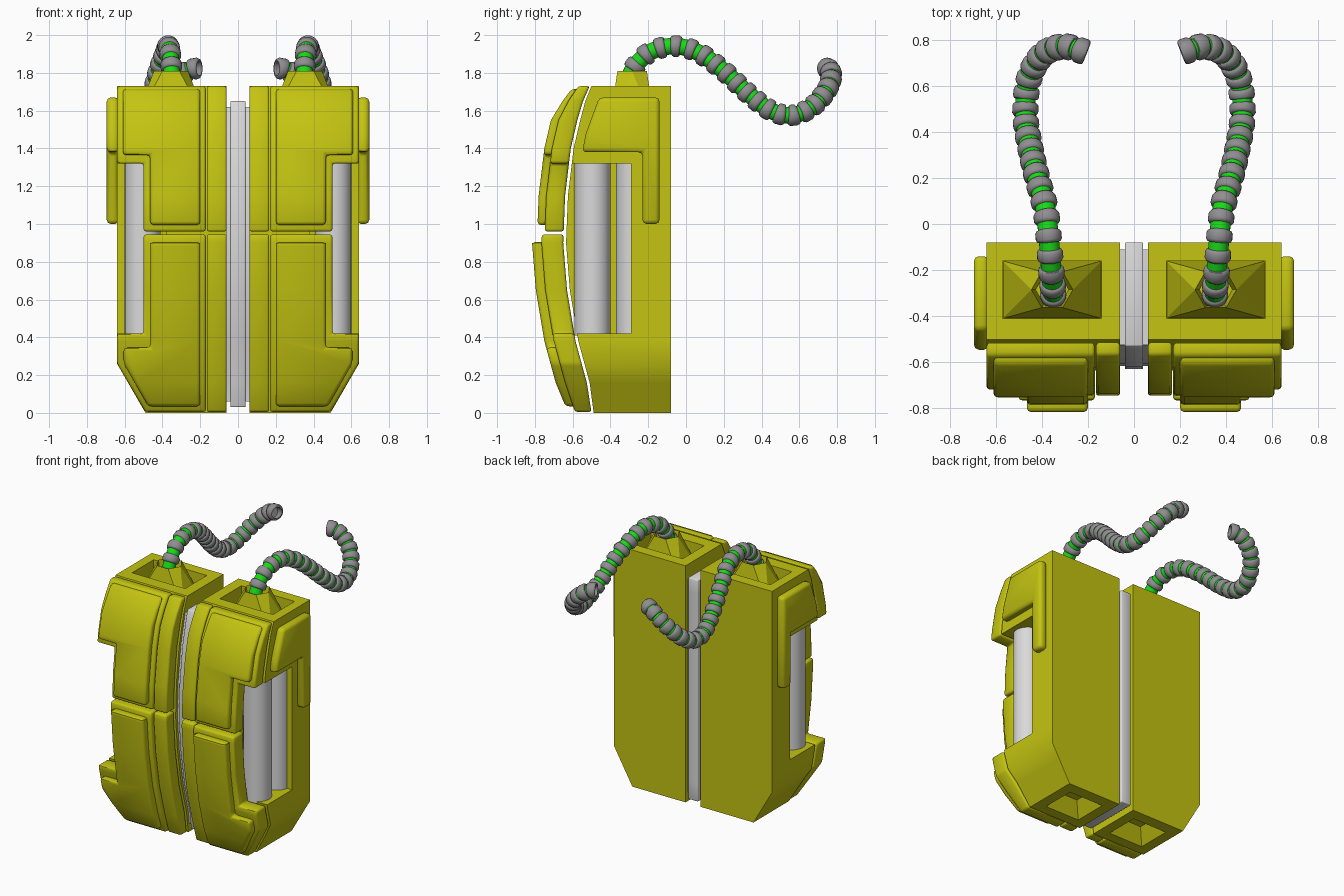
import bpy, bmesh
from math import cos, sin, pi, radians
from mathutils import Vector

cube = bpy.data.objects.get("Cube")
if cube:
    bpy.data.objects.remove(cube)


def material(name, rgb):
    m = bpy.data.materials.new(name)
    m.use_nodes = True
    m.diffuse_color = (*rgb, 1)
    m.node_tree.nodes["Principled BSDF"].inputs["Base Color"].default_value = (*rgb, 1)
    return m


YELLOW = material("yellow_paint", (0.55, 0.55, 0.006))
WHITE = material("light_grey_metal", (0.7, 0.7, 0.7))
GREY = material("grey_ring", (0.28, 0.27, 0.28))
GREEN = material("green_hose", (0.01, 0.7, 0.01))

# Side profile shared by the body front and the front panels: (z, y)
FRONT = [(0, -.5), (.16, -.525), (.38, -.585), (.65, -.63), (.9, -.65), (1.15, -.64),
         (1.4, -.61), (1.55, -.575), (1.65, -.545), (1.73, -.51)]
# Panel thickness factor along the height
THICK = [(0, .75), (.16, 1), (1.55, 1), (1.73, .6)]


def interp(table, z):
    for (z0, a), (z1, b) in zip(table, table[1:]):
        if z <= z1:
            return a + (b - a) * (z - z0) / (z1 - z0)
    return table[-1][1]


def bow(depth):
    return lambda z: interp(FRONT, z) - depth * interp(THICK, z)


def finish(name, bm, mats, mirror=True, smooth=True):
    bmesh.ops.recalc_face_normals(bm, faces=bm.faces)
    me = bpy.data.meshes.new(name)
    bm.to_mesh(me)
    bm.free()
    for m in mats:
        me.materials.append(m)
    ob = bpy.data.objects.new(name, me)
    bpy.context.collection.objects.link(ob)
    if smooth:
        me.shade_smooth()
        me.set_sharp_from_angle(angle=radians(50))
    if mirror:
        mod = ob.modifiers.new("Mirror", 'MIRROR')
        mod.use_mirror_merge = False
    return ob


def round_edges(bm, width):
    bm.normal_update()
    edges = [e for e in bm.edges if len(e.link_faces) == 2 and e.calc_face_angle() > .5]
    bmesh.ops.bevel(bm, geom=edges, offset=width, segments=2, profile=.5,
                    affect='EDGES', clamp_overlap=False)


def slab(name, outline, front, back, mat=YELLOW, bevel=0, mirror=True):
    """Front-view outline, bowed along the height and given a front and back depth."""
    bm = bmesh.new()
    bm.faces.new([bm.verts.new((x, 0, z)) for x, z in outline])
    for z, _ in FRONT[1:-1]:
        bmesh.ops.bisect_plane(bm, geom=bm.verts[:] + bm.edges[:] + bm.faces[:],
                               plane_co=(0, 0, z), plane_no=(0, 0, 1))
    flat = bm.verts[:]
    ext = bmesh.ops.extrude_face_region(bm, geom=bm.faces[:], use_keep_orig=True)
    for v in flat:
        v.co.y = back(v.co.z)
    for v in ext["geom"]:
        if isinstance(v, bmesh.types.BMVert):
            v.co.y = front(v.co.z)
    bmesh.ops.recalc_face_normals(bm, faces=bm.faces)
    if bevel:
        round_edges(bm, bevel)
    return finish(name, bm, [mat], mirror)


def hull(points):
    bm = bmesh.new()
    for p in points:
        bm.verts.new(p)
    bmesh.ops.convex_hull(bm, input=bm.verts[:])
    bmesh.ops.dissolve_limit(bm, angle_limit=.01, verts=bm.verts[:], edges=bm.edges[:])
    bmesh.ops.recalc_face_normals(bm, faces=bm.faces)
    return bm


def rect(x0, x1, y0, y1, z):
    return [(x, y, z) for x in (x0, x1) for y in (y0, y1)]


def rect_z(x0, x1, z0, z1):
    return [(x0, z0), (x1, z0), (x1, z1), (x0, z1)]


# Tank bodies with side opening, top well and bottom recess
body = slab("tank_body", [(.06, 0), (.49, 0), (.64, .26), (.64, 1.73), (.06, 1.73)],
            bow(-.015), lambda z: -.08, mirror=False)
cuts = {
    "side_opening_cutter": rect(.38, .8, -.9, -.29, .42) + rect(.38, .8, -.9, -.29, 1.32),
    "top_well_cutter": rect(.14, .57, -.41, -.16, 1.5) + rect(.14, .57, -.41, -.16, 1.9),
    "bottom_recess_cutter": rect(.13, .42, -.42, -.16, -.01) + rect(.2, .35, -.35, -.23, .1),
}
for name, pts in cuts.items():
    cutter = finish(name, hull(pts), [YELLOW], mirror=False, smooth=False)
    cutter.hide_render = True
    cutter.hide_viewport = True
    cut = body.modifiers.new(name, 'BOOLEAN')
    cut.operation = 'DIFFERENCE'
    cut.solver = 'EXACT'
    cut.object = cutter
body.modifiers.new("Mirror", 'MIRROR').use_mirror_merge = False

# Front panels: inner strips, base plates and raised plates
slab("upper_inner_strip", rect_z(.06, .165, .96, 1.73), bow(.095), bow(0), bevel=.012)
slab("lower_inner_strip", rect_z(.06, .165, .005, .945), bow(.095), bow(0), bevel=.012)
slab("upper_panel", [(.17, .96), (.5, .96), (.5, 1.32), (.64, 1.32), (.64, 1.73), (.17, 1.73)],
     bow(.1), bow(0), bevel=.014)
slab("upper_raised_plate", [(.2, .995), (.465, .995), (.465, 1.365), (.61, 1.365),
                            (.61, 1.715), (.2, 1.715)], bow(.14), bow(.08), bevel=.018)
slab("lower_panel", [(.17, .005), (.49, .005), (.64, .26), (.64, .42), (.5, .42),
                     (.5, .945), (.17, .945)], bow(.115), bow(0), bevel=.014)
slab("lower_raised_plate", [(.2, .035), (.475, .035), (.605, .26), (.605, .345), (.465, .345),
                            (.465, .905), (.2, .905)], bow(.165), bow(.09), bevel=.018)

# Centre spine
slab("spine", rect_z(-.04, .04, .03, 1.65), bow(-.02), lambda z: -.08, WHITE, .006, False)
slab("spine_core", rect_z(-.065, .065, .06, 1.62), bow(-.035), lambda z: -.11, WHITE, 0, False)

# Side brackets on the outer faces
bm = bmesh.new()
face = bm.faces.new([bm.verts.new((.63, y, z)) for y, z in
                     [(-.55, 1.38), (-.53, 1.48), (-.46, 1.67), (-.14, 1.67),
                      (-.14, 1.0), (-.23, 1.0), (-.23, 1.38)]])
ext = bmesh.ops.extrude_face_region(bm, geom=[face], use_keep_orig=True)
for v in ext["geom"]:
    if isinstance(v, bmesh.types.BMVert):
        v.co.x = .695
bmesh.ops.recalc_face_normals(bm, faces=bm.faces)
round_edges(bm, .022)
finish("side_bracket", bm, [YELLOW])

# Canisters inside the side openings
for name, y in (("front_canister", -.495), ("rear_canister", -.275)):
    bm = bmesh.new()
    bmesh.ops.create_cone(bm, segments=32, radius1=.095, radius2=.095, depth=.92, cap_ends=True)
    bmesh.ops.translate(bm, verts=bm.verts, vec=(.505, y, .87))
    finish(name, bm, [WHITE])

# Hose sockets rising from the top wells, with a hexagonal mouth
hexagon = [(.355 + .09 * cos(i * pi / 3), -.285 + .09 * sin(i * pi / 3), 1.81) for i in range(6)]
bm = hull(rect(.14, .57, -.41, -.16, 1.49) + hexagon)
mouth = max(bm.faces, key=lambda f: f.calc_center_median().z)
bmesh.ops.inset_individual(bm, faces=[mouth], thickness=.018)
bmesh.ops.translate(bm, verts=mouth.verts[:], vec=(0, 0, -.1))
finish("hose_socket", bm, [YELLOW], smooth=False)

# Hoses: smooth path, ribbed by evenly placed rings
PATH = [Vector(p) for p in [
    (.35, -.32, 1.72), (.352, -.28, 1.82), (.36, -.19, 1.91), (.37, -.06, 1.942),
    (.385, .07, 1.905), (.42, .2, 1.81), (.45, .33, 1.69), (.47, .45, 1.6),
    (.468, .56, 1.575), (.445, .66, 1.615), (.39, .74, 1.7), (.31, .77, 1.78),
    (.24, .755, 1.82), (.16, .725, 1.825)]]


def spline(pts, steps=12):
    ends = [pts[0] * 2 - pts[1]] + pts + [pts[-1] * 2 - pts[-2]]
    out = []
    for a, b, c, d in zip(ends, ends[1:], ends[2:], ends[3:]):
        for i in range(steps):
            t = i / steps
            out.append(.5 * (2 * b + (c - a) * t + (2 * a - 5 * b + 4 * c - d) * t ** 2
                             + (3 * b - a - 3 * c + d) * t ** 3))
    return out + [pts[-1]]


line = spline(PATH)
lengths = [0]
for a, b in zip(line, line[1:]):
    lengths.append(lengths[-1] + (b - a).length)


def at(s):
    i = next((k for k, d in enumerate(lengths[1:]) if d >= s), len(line) - 2)
    step = line[i + 1] - line[i]
    return line[i] + step * ((s - lengths[i]) / step.length), step.normalized()


RIB = [(-.026, .044), (-.024, .051), (-.014, .057), (.014, .057), (.024, .051), (.026, .044)]
stations = []
s, total = .04, lengths[-1]
while s < total - .02:
    stations += [(s + ds, r) for ds, r in RIB]
    s += .088 - .03 * s / total
end = stations[-1][0]
stations += [(end, .04), (end - .05, .04)]

bm = bmesh.new()
side, previous, SIDES = Vector((1, 0, 0)), None, 20
for i, (s, r) in enumerate(stations):
    centre, tangent = at(s)
    side = (side - tangent * side.dot(tangent)).normalized()
    other = tangent.cross(side)
    loop = [bm.verts.new(centre + r * (side * cos(a) + other * sin(a)))
            for a in (2 * pi * k / SIDES for k in range(SIDES))]
    if previous:
        for k in range(SIDES):
            f = bm.faces.new((previous[k - 1], previous[k], loop[k], loop[k - 1]))
            f.material_index = int(i % len(RIB) == 0 and i < len(stations) - 2)
    previous = loop
bm.faces.new(previous)
finish("ribbed_hose", bm, [GREY, GREEN])
